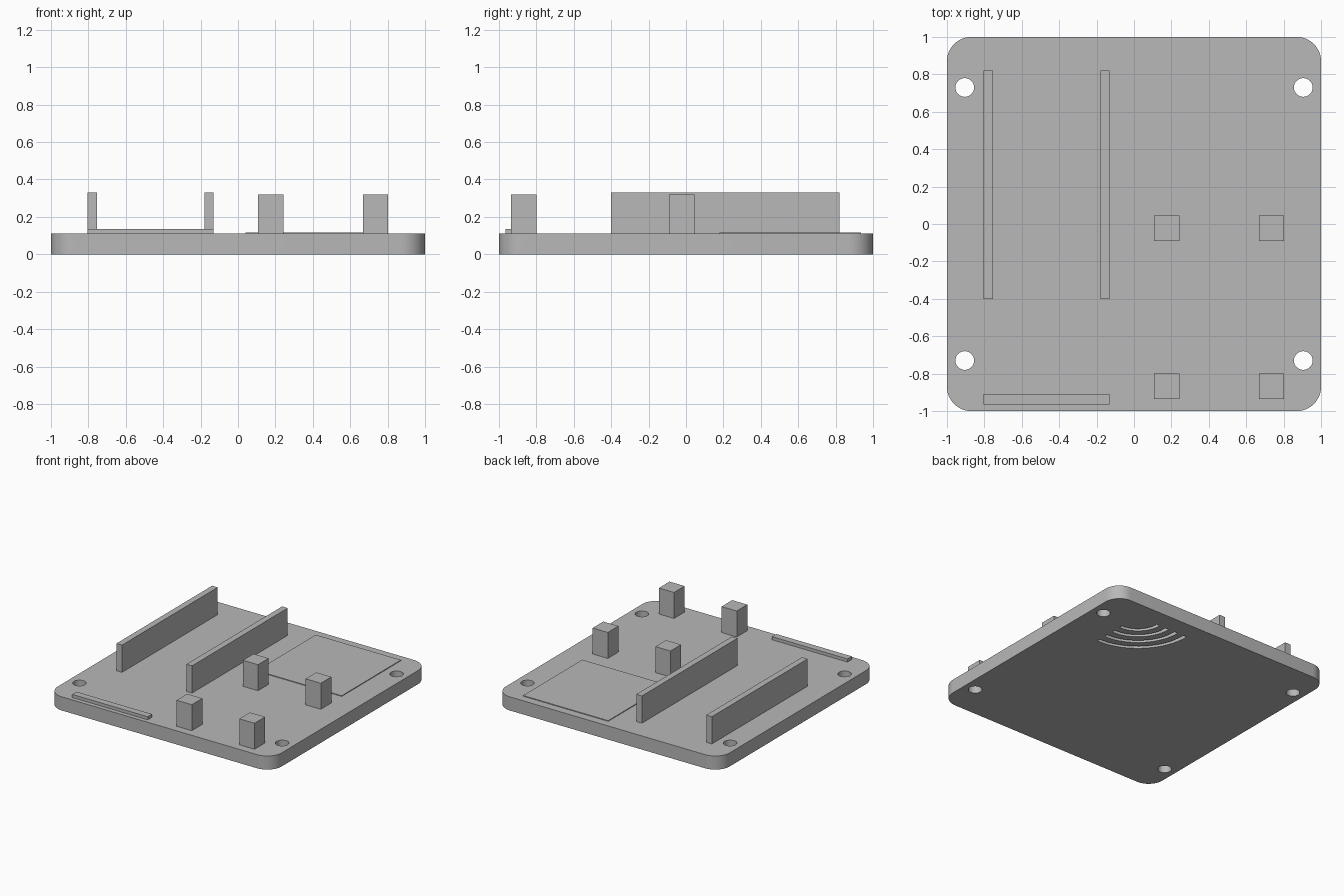
import bpy
import bmesh
from math import cos, sin, pi

old = bpy.data.objects.get("Cube")
if old:
    bpy.data.objects.remove(old, do_unlink=True)

PLATE_TOP = 0.11

grey = bpy.data.materials.new("plain grey")
grey.use_nodes = True
colour = (0.48, 0.48, 0.48, 1)
grey.diffuse_color = colour
grey.node_tree.nodes["Principled BSDF"].inputs["Base Color"].default_value = colour


def arc(cx, cy, r, start, end, steps):
    """Points along a circular arc."""
    return [(cx + r * cos(start + (end - start) * i / steps),
             cy + r * sin(start + (end - start) * i / steps))
            for i in range(steps + 1)]


def box(name, x0, x1, y0, y1, top, bottom=PLATE_TOP):
    """Axis-aligned block given by its limits."""
    bm = bmesh.new()
    bmesh.ops.create_cube(bm, size=1)
    for v in bm.verts:
        v.co.x = x1 if v.co.x > 0 else x0
        v.co.y = y1 if v.co.y > 0 else y0
        v.co.z = top if v.co.z > 0 else bottom
    mesh = bpy.data.meshes.new(name)
    bm.to_mesh(mesh)
    bm.free()
    mesh.materials.append(grey)
    obj = bpy.data.objects.new(name, mesh)
    bpy.context.collection.objects.link(obj)
    return obj


# Base plate outline with rounded corners
R = 0.13
outline = []
for k, (sx, sy) in enumerate([(1, 1), (-1, 1), (-1, -1), (1, -1)]):
    outline += arc(sx * (1 - R), sy * (1 - R), R, k * pi / 2, (k + 1) * pi / 2, 12)
loops = [outline]

# Four screw holes
for sx in (-1, 1):
    for sy in (-1, 1):
        loops.append(arc(sx * 0.905, sy * 0.73, 0.05, 0, 2 * pi, 32)[:-1])

# Four quarter-ring sound slots
for i in range(4):
    r = 0.195 + 0.085 * i
    loops.append(arc(0.68, 0.855, r + 0.015, pi, 1.5 * pi, 24)
                 + arc(0.68, 0.855, r - 0.015, 1.5 * pi, pi, 24))

# Filled and extruded plate
curve = bpy.data.curves.new("base_plate", "CURVE")
curve.dimensions = "2D"
curve.fill_mode = "BOTH"
curve.extrude = PLATE_TOP / 2
for points in loops:
    spline = curve.splines.new("POLY")
    spline.points.add(len(points) - 1)
    for p, (x, y) in zip(spline.points, points):
        p.co = (x, y, 0, 1)
    spline.use_cyclic_u = True
plate = bpy.data.objects.new("base_plate", curve)
bpy.context.collection.objects.link(plate)
bpy.ops.object.select_all(action="DESELECT")
plate.select_set(True)
bpy.context.view_layer.objects.active = plate
bpy.ops.object.convert(target="MESH")
plate = bpy.context.view_layer.objects.active

# Weld the caps to the sides and stand the plate on the floor
bm = bmesh.new()
bm.from_mesh(plate.data)
bmesh.ops.remove_doubles(bm, verts=bm.verts, dist=0.0001)
bmesh.ops.recalc_face_normals(bm, faces=bm.faces)
bmesh.ops.translate(bm, verts=bm.verts, vec=(0, 0, PLATE_TOP / 2))
bm.to_mesh(plate.data)
bm.free()
plate.data.materials.clear()
plate.data.materials.append(grey)
bpy.ops.object.shade_smooth_by_angle()

# Two long holder walls
for side, x in (("right", -0.805), ("left", -0.18)):
    box(side + "_holder_wall", x, x + 0.05, -0.4, 0.82, 0.33)

# Low strip at the front edge
box("front_strip", -0.805, -0.13, -0.965, -0.91, 0.135)

# Four square posts
for row, y in (("front", -0.935), ("rear", -0.09)):
    for side, x in (("right", 0.107), ("left", 0.667)):
        box(row + "_" + side + "_post", x, x + 0.135, y, y + 0.135, 0.32)

# Thin cover over the sound slots
box("slot_cover", 0.04, 0.8, 0.18, 0.935, 0.116)
